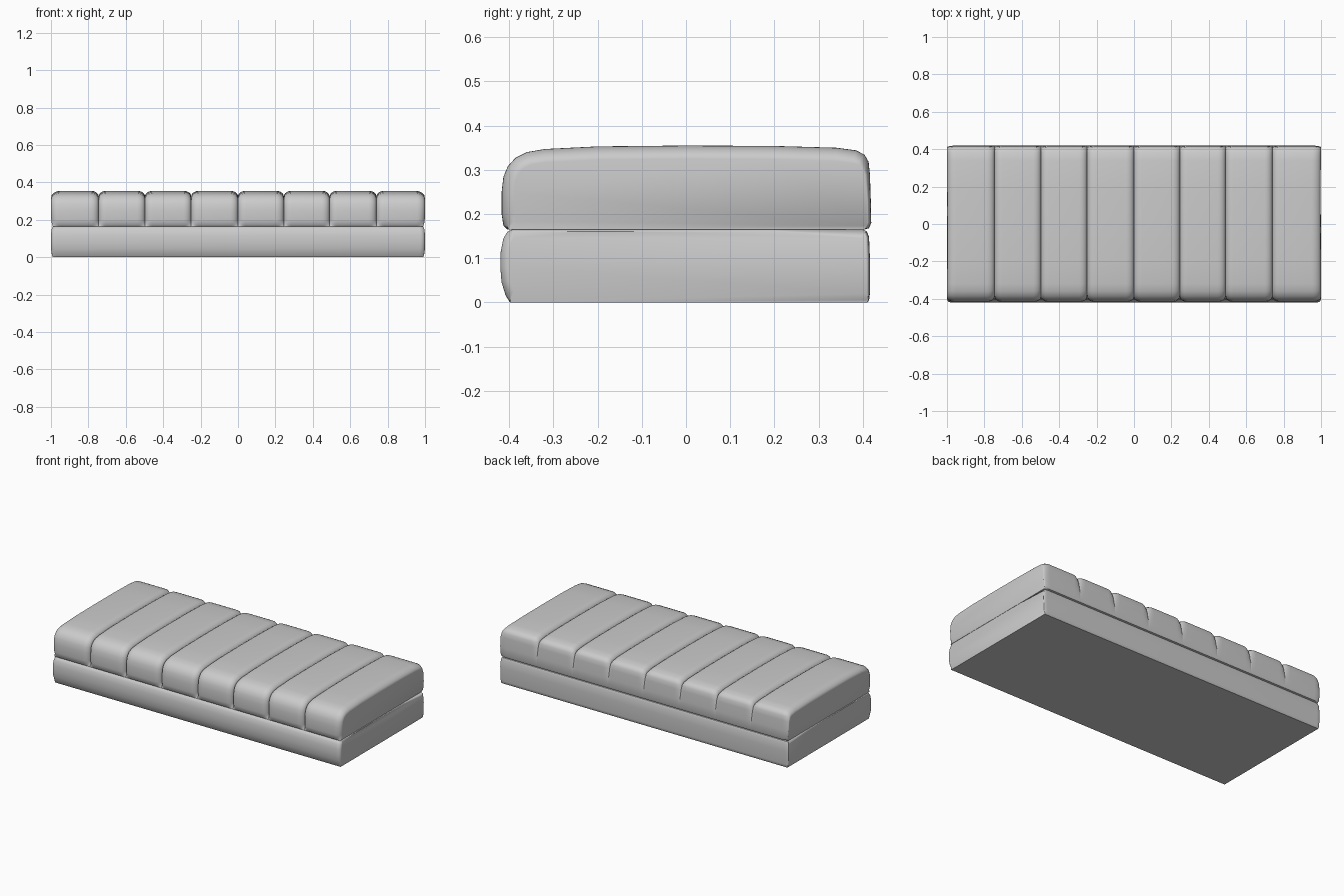
import bpy, bmesh, math
from mathutils import Vector

if "Cube" in bpy.data.objects:
    bpy.data.objects.remove(bpy.data.objects["Cube"])

TOP_PROFILE = [
    (-.404, .165), (-.413, .174), (-.417, .2), (-.417, .25), (-.413, .284),
    (-.403, .308), (-.386, .327), (-.36, .34), (-.32, .347), (-.2, .353),
    (0, .355), (.2, .354), (.34, .35), (.385, .344), (.404, .334),
    (.413, .318), (.416, .29), (.418, .23), (.419, .18), (.414, .168), (.404, .165)]

BASE_PROFILE = [
    (-.398, 0), (-.408, .016), (-.417, .045), (-.42, .08), (-.419, .115),
    (-.413, .145), (-.404, .16), (-.392, .166), (-.2, .167), (.2, .167),
    (.398, .166), (.409, .161), (.414, .148), (.416, .1), (.416, .02),
    (.414, .005), (.41, 0)]


def channel_stations(edges, radius, depth, steps=7):
    """Rounded cross-section of each channel: (x, inset) pairs."""
    out = []
    for a, b in zip(edges, edges[1:]):
        arc = [(radius * (1 - math.cos(i / steps * math.pi / 2)),
                depth * (1 - math.sin(i / steps * math.pi / 2))) for i in range(steps + 1)]
        left = [(a + t, d) for t, d in arc]
        right = [(b - t, d) for t, d in reversed(arc)]
        out += left + right if not out else left[1:] + right
    return out


def padded_block(name, profile, stations, weight):
    """Loft a side profile along x, pulling it in by the inset at each station."""
    pts = [Vector(p) for p in profile]
    z0 = min(p.y for p in pts)
    z1 = max(p.y for p in pts)
    bm = bmesh.new()
    rings = []
    for x, inset in stations:
        ring = []
        for i, p in enumerate(pts):
            q = p.copy()
            if 0 < i < len(pts) - 1:
                t = (pts[i + 1] - pts[i - 1]).normalized()
                q += Vector((t.y, -t.x)) * inset * weight(p.x, p.y, abs(x) > .94)
            q.y = max(q.y, z0)
            # outer ends bulge slightly at mid height
            u = 2 * (q.y - z0) / (z1 - z0) - 1
            k = 1 - .01 * u ** 4 if abs(x) > .94 else 1
            ring.append(bm.verts.new((x * k, q.x, q.y)))
        rings.append(ring)
    n = len(pts)
    for r, s in zip(rings, rings[1:]):
        for i in range(n):
            j = (i + 1) % n
            bm.faces.new((r[i], r[j], s[j], s[i]))
    bm.faces.new(rings[0])
    bm.faces.new(rings[-1][::-1])
    bmesh.ops.recalc_face_normals(bm, faces=bm.faces)
    me = bpy.data.meshes.new(name)
    bm.to_mesh(me)
    bm.free()
    ob = bpy.data.objects.new(name, me)
    bpy.context.collection.objects.link(ob)
    bpy.ops.object.select_all(action='DESELECT')
    ob.select_set(True)
    bpy.context.view_layer.objects.active = ob
    bpy.ops.object.shade_smooth_by_angle(angle=math.radians(40))
    return ob


def cushion_weight(y, z, at_end):
    # channels fade out down the flat back
    if y > .38:
        fade = min(1, max(0, (z - .26) / .08))
        return max(fade, .25) if at_end else fade
    return 1


def base_weight(y, z, at_end):
    if z < .01:
        return .1
    return .3 if y > .4 or abs(y) < .395 else 1


# Channel-tufted seat cushion with eight channels
seams = [-1, -.745, -.497, -.25, 0, .245, .49, .74, 1]
padded_block("seat_cushion", TOP_PROFILE, channel_stations(seams, .042, .03), cushion_weight)

# Plain padded base
padded_block("base", BASE_PROFILE, channel_stations([-1, 1], .025, .02), base_weight)
